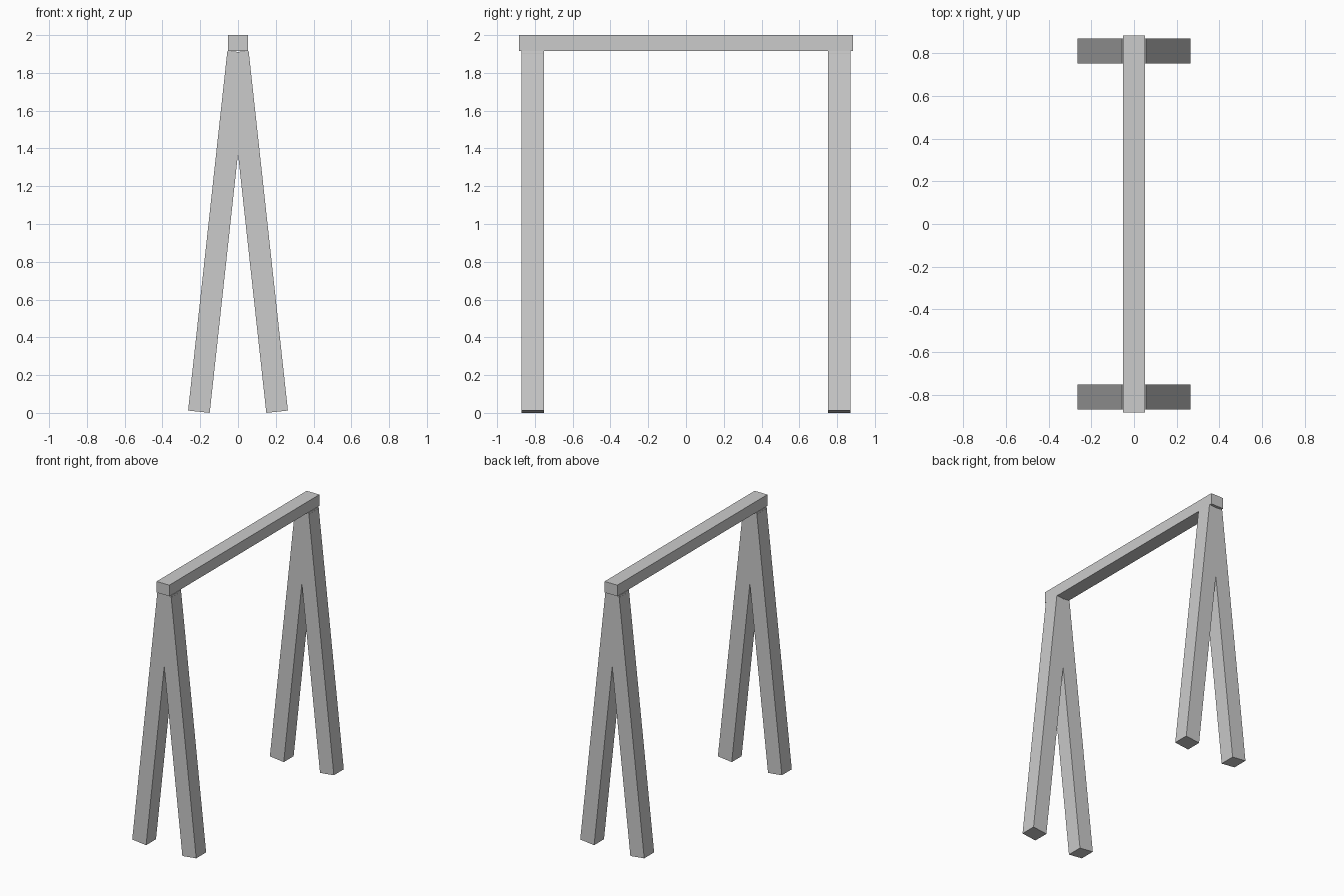
import bpy
from math import radians, sin, cos

if "Cube" in bpy.data.objects:
    bpy.data.objects.remove(bpy.data.objects["Cube"])


def box(name, size, location, tilt=0.0):
    bpy.ops.mesh.primitive_cube_add(size=1, location=location, rotation=(0, tilt, 0))
    obj = bpy.context.object
    obj.name = name
    obj.scale = size
    bpy.ops.object.transform_apply(location=False, rotation=False, scale=True)
    return obj


# Top beam
box("top_beam", (0.105, 1.77, 0.083), (0, 0, 1.9585))

# Two A-frames of tilted square legs, lowest corners touching the ground
TILT = radians(6.23)
WIDTH, LENGTH = 0.115, 1.916
leg_z = LENGTH / 2 * cos(TILT) + WIDTH / 2 * sin(TILT)

for end, y in (("front", -0.8115), ("back", 0.8115)):
    for side, s in (("left", -1), ("right", 1)):
        box(f"{end}_{side}_leg", (WIDTH, 0.117, LENGTH),
            (s * 0.103, y, leg_z), -s * TILT)
